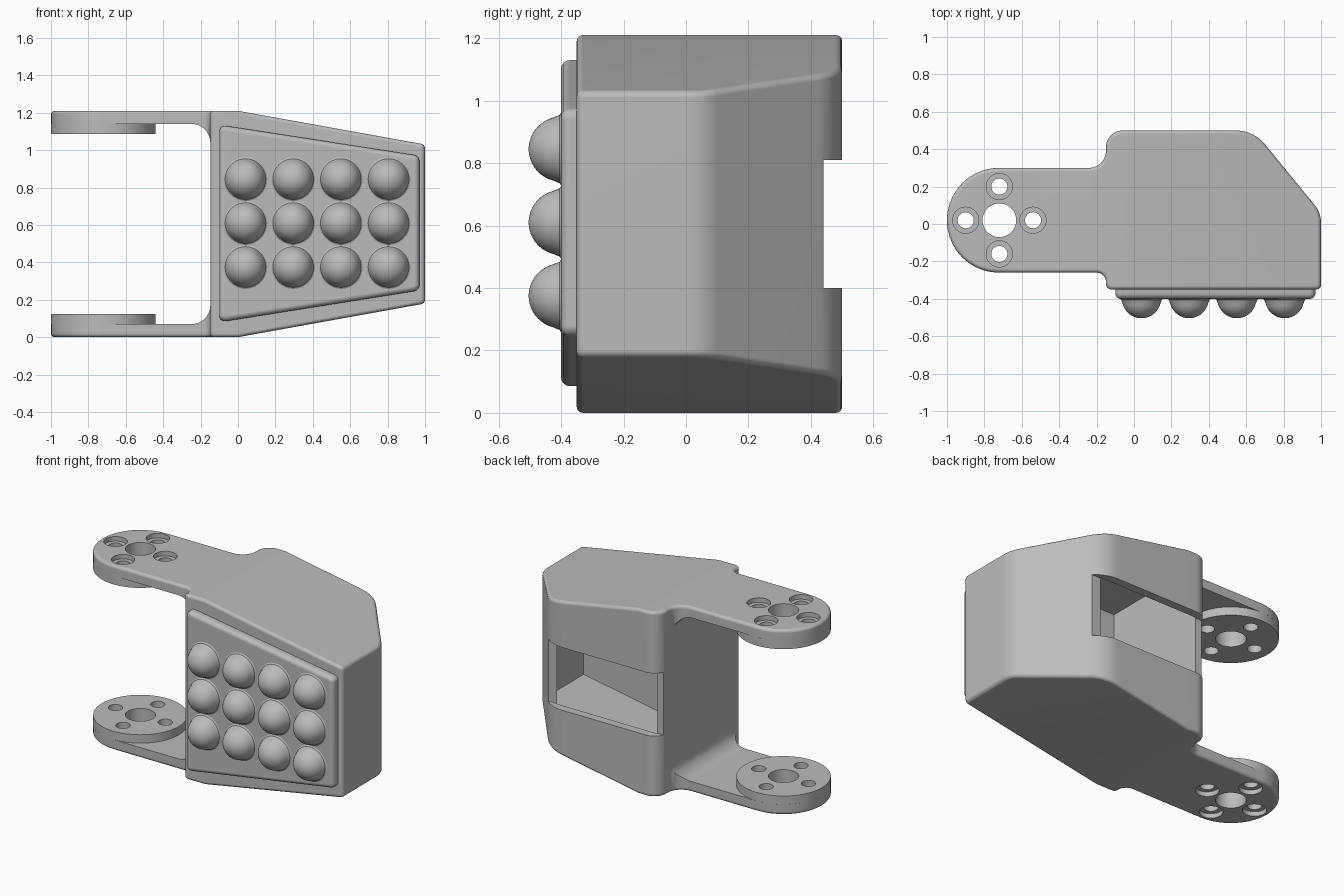
import bpy, bmesh, math
from mathutils import Vector

if "Cube" in bpy.data.objects:
    bpy.data.objects.remove(bpy.data.objects["Cube"], do_unlink=True)

grey = bpy.data.materials.new("plain grey")
grey.use_nodes = True
grey.diffuse_color = (0.5, 0.5, 0.5, 1)
grey.node_tree.nodes["Principled BSDF"].inputs["Base Color"].default_value = (0.5, 0.5, 0.5, 1)

HEIGHT, SLOPE = 1.21, 0.18


def rounded(corners, steps=10):
    """Outline from (x, y, radius) corners, counter-clockwise."""
    pts = []
    for i, (x, y, r) in enumerate(corners):
        p = Vector((x, y))
        if r == 0:
            pts.append(p)
            continue
        a = (Vector(corners[i - 1][:2]) - p).normalized()
        b = (Vector(corners[(i + 1) % len(corners)][:2]) - p).normalized()
        half = a.angle(b) / 2
        c = p + (a + b).normalized() * r / math.sin(half)
        t = r / math.tan(half)
        va, vb = p + a * t - c, p + b * t - c
        start = math.atan2(va.y, va.x)
        sweep = (math.atan2(vb.y, vb.x) - start + math.pi) % math.tau - math.pi
        for k in range(steps + 1):
            w = start + sweep * k / steps
            pts.append(c + Vector((math.cos(w), math.sin(w))) * r)
    return pts


def circle(r, n=48, x=0, y=0):
    return [Vector((x + r * math.cos(math.tau * k / n), y + r * math.sin(math.tau * k / n)))
            for k in range(n)]


def inset(pts, d):
    out = []
    for i, p in enumerate(pts):
        e, f = (p - pts[i - 1]).normalized(), (pts[(i + 1) % len(pts)] - p).normalized()
        m, n = Vector((-e.y, e.x)), Vector((-f.y, f.x))
        out.append(p + (m + n) * d / (1 + m.dot(n)))
    return out


def round_rings(z0, z1, r0, r1, steps=4):
    """(inset, height) pairs of a slab with rounded lower and upper edges."""
    rings = []
    quarter = [math.pi / 2 * k / steps for k in range(steps + 1)]
    rings += [(r0 * (1 - math.sin(w)), z0 + r0 * (1 - math.cos(w))) for w in quarter] if r0 else [(0, z0)]
    rings += [(r1 * (1 - math.cos(w)), z1 - r1 * (1 - math.sin(w))) for w in quarter] if r1 else [(0, z1)]
    return rings


def solid(name, pts, rings, upright=False, taper=False):
    """Stack of inset outlines, capped at both ends."""
    bm = bmesh.new()
    loops = [[bm.verts.new((p.x, p.y, z)) for p in inset(pts, d)] for d, z in rings]
    bm.faces.new(loops[0][::-1])
    bm.faces.new(loops[-1])
    for lo, hi in zip(loops, loops[1:]):
        for i in range(len(lo)):
            bm.faces.new((lo[i - 1], lo[i], hi[i], hi[i - 1]))
    if taper:
        bmesh.ops.bisect_plane(bm, geom=bm.verts[:] + bm.edges[:] + bm.faces[:],
                               plane_co=(0, 0, 0), plane_no=(1, 0, 0))
        for v in bm.verts:
            v.co.z += max(0, v.co.x) * SLOPE * (1 if v.co.z < HEIGHT / 2 else -1)
    if upright:
        for v in bm.verts:
            v.co = (v.co.x, -v.co.z, v.co.y)
    mesh = bpy.data.meshes.new(name)
    bm.to_mesh(mesh)
    bm.free()
    mesh.materials.append(grey)
    ob = bpy.data.objects.new(name, mesh)
    bpy.context.collection.objects.link(ob)
    return ob


def activate(ob):
    bpy.ops.object.select_all(action='DESELECT')
    ob.select_set(True)
    bpy.context.view_layer.objects.active = ob


def cut(ob, cutter):
    mod = ob.modifiers.new("cut", 'BOOLEAN')
    mod.operation, mod.solver, mod.object = 'DIFFERENCE', 'EXACT', cutter
    activate(ob)
    bpy.ops.object.modifier_apply(modifier=mod.name)
    bpy.data.objects.remove(cutter, do_unlink=True)


def smooth(ob):
    activate(ob)
    bpy.ops.object.shade_smooth_by_angle(angle=math.radians(35))
    mod = ob.modifiers.new("even shading", 'WEIGHTED_NORMAL')
    mod.keep_sharp = True


# Housing with both arms, tapered towards one side
plan = rounded([(-.15, -.35, .03), (1, -.35, .025), (1, .06, .15), (.64, .5, .2), (-.15, .5, .09),
                (-.15, .3, .09), (-1, .3, .278), (-1, -.26, .278), (-.15, -.26, .05)])
housing = solid("housing_with_arms", plan, round_rings(0, HEIGHT, .02, .02), taper=True)

# Gap between the arms
gap = rounded([(-1.2, .07, 0), (-.148, .07, .1), (-.148, 1.14, .1), (-1.2, 1.14, 0)])
cut(housing, solid("gap_cutter", gap, [(0, -.7), (0, .7)], upright=True))

# Hollow interior and the rear window
inner = rounded([(-.1, -.3, 0), (.95, -.3, 0), (.95, .04, 0), (.62, .445, 0), (-.1, .445, 0)])
cut(housing, solid("cavity_cutter", inner, [(0, .05), (0, HEIGHT - .05)], taper=True))
window = rounded([(-.3, .44, 0), (1.2, .44, 0), (1.2, .7, 0), (-.3, .7, 0)])
cut(housing, solid("window_cutter", window, [(0, .4), (0, .81)]))

# Hinge discs on the inner faces of the arms
PX, PY = -.72, .02
holes = [(PX + .18 * dx, PY + .18 * dy) for dx, dy in ((1, 0), (0, 1), (-1, 0), (0, -1))]
discs = [solid(name, circle(.28, 64, PX, PY), [(0, z0), (0, z1)])
         for name, z0, z1 in (("lower_hinge_disc", .07, .125), ("upper_hinge_disc", 1.14 - .055, 1.14))]

# Pivot bore, screw holes and countersunk recesses
for ob in [housing] + discs:
    cut(ob, solid("bore_cutter", circle(.09, 48, PX, PY), [(0, -.1), (0, 1.3)]))
    for x, y in holes:
        cut(ob, solid("screw_cutter", circle(.043, 32, x, y), [(0, -.1), (0, 1.3)]))
for x, y in holes:
    for z0, z1 in ((-.1, .03), (HEIGHT - .03, 1.3)):
        cut(housing, solid("recess_cutter", circle(.07, 32, x, y), [(0, z0), (0, z1)]))

# Raised front panel
face = rounded([(-.1, .08, .03), (.97, .25, .035), (.97, .97, .035), (-.1, 1.135, .03)], 6)
panel = solid("front_panel", face, round_rings(.34, .4, 0, .028), upright=True)

for ob in [housing, panel] + discs:
    smooth(ob)

# Grid of domes with a flared foot
R, FOOT = .104, .117
profile = [(0, -.01), (0, 0), (.008, .005), (.012, .016)]
for k in range(1, 11):
    w = math.radians(6 + 8 * k)
    profile.append((FOOT - R * math.cos(w), R * math.sin(w)))
dome = solid("dome", circle(FOOT, 40), profile, upright=True)
smooth(dome)
for col in range(4):
    for row in range(3):
        ob = dome if col + row == 0 else dome.copy()
        if ob is not dome:
            bpy.context.collection.objects.link(ob)
        ob.name = f"dome_{row + 1}_{col + 1}"
        ob.location = (.04 + .255 * col, -.4, .375 + .235 * row)
